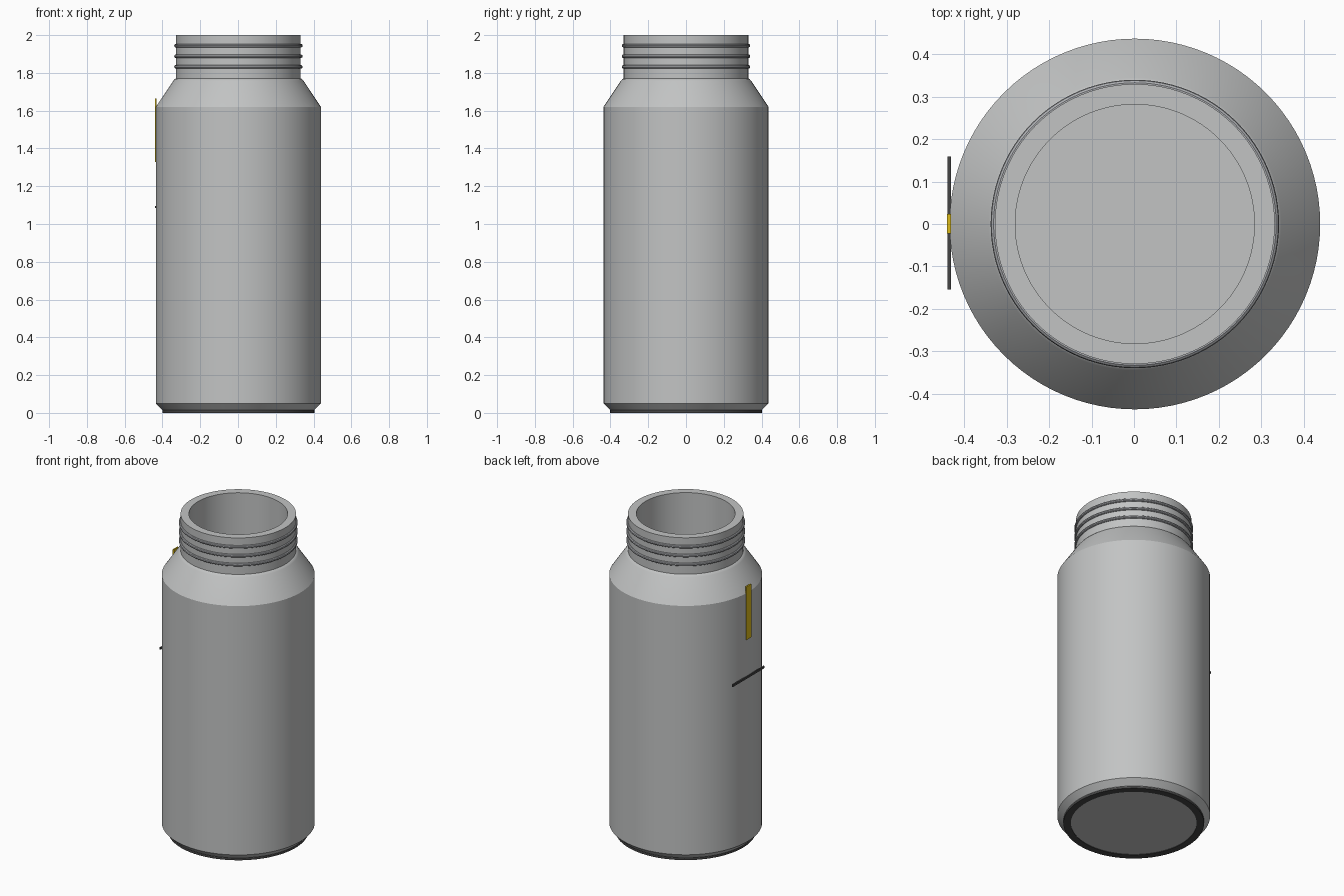
import bpy, bmesh, math

if "Cube" in bpy.data.objects:
    bpy.data.objects.remove(bpy.data.objects["Cube"], do_unlink=True)

AXIS_X = 0.002
SEGMENTS = 96


def material(name, colour):
    m = bpy.data.materials.new(name)
    m.use_nodes = True
    rgba = (*colour, 1)
    m.diffuse_color = rgba
    m.node_tree.nodes["Principled BSDF"].inputs["Base Color"].default_value = rgba
    return m


steel = material("brushed_steel", (0.54, 0.55, 0.55))
thread_grey = material("thread_grey", (0.42, 0.43, 0.45))
dark_rubber = material("dark_rubber", (0.06, 0.06, 0.06))
yellow = material("yellow", (0.72, 0.5, 0.01))


def add_object(name, bm, mat):
    mesh = bpy.data.meshes.new(name)
    bmesh.ops.recalc_face_normals(bm, faces=bm.faces)
    bm.to_mesh(mesh)
    bm.free()
    ob = bpy.data.objects.new(name, mesh)
    bpy.context.collection.objects.link(ob)
    mesh.materials.append(mat)
    return ob


def smooth(ob):
    bpy.ops.object.select_all(action="DESELECT")
    ob.select_set(True)
    bpy.context.view_layer.objects.active = ob
    bpy.ops.object.shade_smooth_by_angle(angle=math.radians(30))


def lathe(name, profile, mat, closed=False):
    """Spin a (radius, height) profile round the bottle axis."""
    bm = bmesh.new()
    verts = [bm.verts.new((r, 0, z)) for r, z in profile]
    edges = [bm.edges.new(pair) for pair in zip(verts, verts[1:])]
    if closed:
        edges.append(bm.edges.new((verts[-1], verts[0])))
    bmesh.ops.spin(bm, geom=verts + edges, axis=(0, 0, 1), cent=(0, 0, 0),
                   angle=math.tau, steps=SEGMENTS, use_duplicate=False)
    bmesh.ops.remove_doubles(bm, verts=bm.verts, dist=0.0005)
    ob = add_object(name, bm, mat)
    ob.location.x = AXIS_X
    smooth(ob)
    return ob


def plate(name, centre, size, mat):
    bm = bmesh.new()
    bmesh.ops.create_cube(bm, size=1)
    bmesh.ops.scale(bm, vec=size, verts=bm.verts)
    ob = add_object(name, bm, mat)
    ob.location = centre
    return ob


# Hollow bottle: base, wall, shoulder, neck, rim and cavity
lathe("bottle_body", [
    (0, 0.003), (0.4, 0.003), (0.402, 0.015), (0.437, 0.05), (0.437, 1.62),
    (0.345, 1.758), (0.336, 1.768), (0.33, 1.77), (0.33, 2.0),
    (0.282, 2.0), (0.282, 0.1), (0, 0.1)], steel)

# Rubber foot ring
lathe("foot_ring", [(0.36, 0), (0.402, 0), (0.402, 0.014), (0.36, 0.014)],
      dark_rubber, closed=True)

# Screw thread ridges
for number, height in enumerate((1.832, 1.888, 1.944), 1):
    ridge = [(0.33 + 0.01 * math.cos(a), height + 0.01 * math.sin(a))
             for a in (math.tau * i / 10 for i in range(10))]
    lathe(f"thread_ridge_{number}", ridge, thread_grey, closed=True)

# Markings on the right side
plate("yellow_strip", (-0.436, 0.001, 1.497), (0.009, 0.046, 0.335), yellow)
plate("dark_bar", (-0.436, 0.002, 1.09), (0.008, 0.314, 0.013), dark_rubber)
